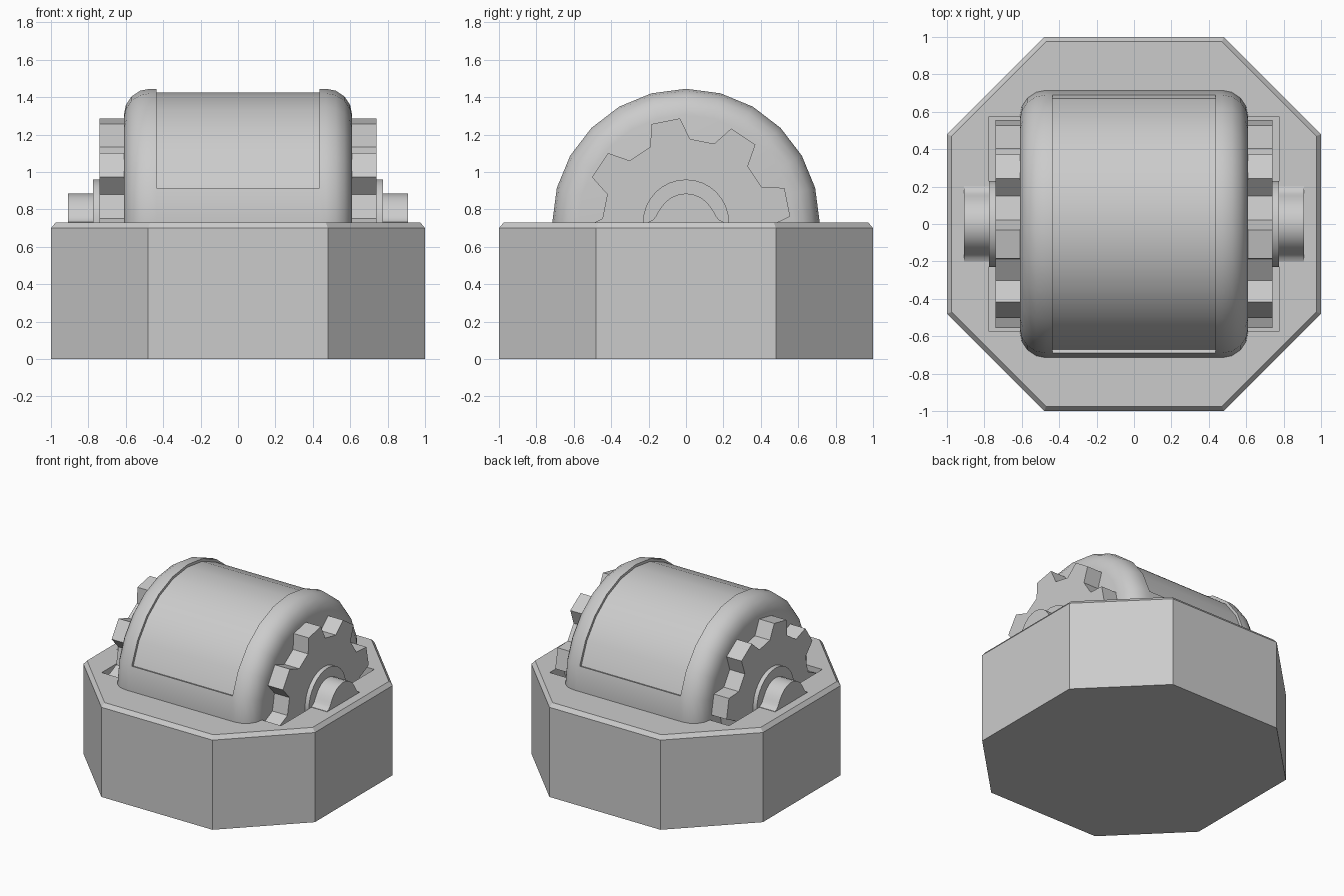
import bpy, bmesh, math
from mathutils import Vector

cube = bpy.data.objects.get("Cube")
if cube:
    bpy.data.objects.remove(cube, do_unlink=True)

grey = bpy.data.materials.new("plain_grey")
grey.use_nodes = True
grey.diffuse_color = (0.6, 0.6, 0.6, 1)
grey.node_tree.nodes["Principled BSDF"].inputs["Base Color"].default_value = (0.6, 0.6, 0.6, 1)

AXIS_Z = 0.73  # height of the drum axis and of the housing top


def loft(name, rings, edit=None, smooth=True):
    """Join closed rings of points into a capped solid."""
    bm = bmesh.new()
    loops = [[bm.verts.new(p) for p in ring] for ring in rings]
    n = len(loops[0])
    for a, b in zip(loops, loops[1:]):
        for i in range(n):
            j = (i + 1) % n
            bm.faces.new((a[i], a[j], b[j], b[i]))
    bm.faces.new(loops[0][::-1])
    bm.faces.new(loops[-1])
    bmesh.ops.recalc_face_normals(bm, faces=bm.faces)
    if edit:
        edit(bm)
    mesh = bpy.data.meshes.new(name)
    bm.to_mesh(mesh)
    bm.free()
    mesh.materials.append(grey)
    obj = bpy.data.objects.new(name, mesh)
    bpy.context.collection.objects.link(obj)
    if smooth:
        bpy.ops.object.select_all(action='DESELECT')
        obj.select_set(True)
        bpy.context.view_layer.objects.active = obj
        bpy.ops.object.shade_smooth_by_angle(angle=math.radians(30))
    return obj


def circle(x, r, n):
    return [(x, r * math.cos(2 * math.pi * i / n), AXIS_Z + r * math.sin(2 * math.pi * i / n))
            for i in range(n)]


def slab(name, outline, x0, x1, smooth=True):
    """Extrude a (y, z) outline along x."""
    return loft(name, [[(x, y, z) for y, z in outline] for x in (x0, x1)], smooth=smooth)


# Octagonal housing with a small chamfer around the top
def octagon(half, c, z):
    return [(half, -c, z), (half, c, z), (c, half, z), (-c, half, z),
            (-half, c, z), (-half, -c, z), (-c, -half, z), (c, -half, z)]


housing = loft("housing", [octagon(1, 0.48, 0), octagon(1, 0.48, 0.70),
                           octagon(0.975, 0.47, AXIS_Z)], smooth=False)


# Drum with rounded rims and a shallow sunken panel over its upper half
def sink_panel(bm):
    panel = []
    for f in bm.faces:
        c = f.calc_center_median()
        angle = math.degrees(math.atan2(c.z - AXIS_Z, c.y))
        if abs(c.x) < 0.1 and 15 < angle < 165:
            panel.append(f)
    new = bmesh.ops.extrude_face_region(bm, geom=panel)["geom"]
    for v in new:
        if isinstance(v, bmesh.types.BMVert):
            v.co.y *= 0.972
            v.co.z = AXIS_Z + (v.co.z - AXIS_Z) * 0.972
    bmesh.ops.delete(bm, geom=panel, context='FACES')
    bmesh.ops.recalc_face_normals(bm, faces=bm.faces)


half_profile = [(0.435, 0.715)]
for k in range(5):
    a = math.radians(22.5 * k)
    half_profile.append((0.47 + 0.14 * math.sin(a), 0.575 + 0.14 * math.cos(a)))
profile = [(-x, r) for x, r in reversed(half_profile)] + half_profile
loft("drum", [circle(x, r, 24) for x, r in profile], edit=sink_panel)

# Eight-tooth gear outline
gear = []
for k in range(8):
    centre = 11.3 + 45 * k
    for offset, r in ((-14, 0.447), (-8, 0.558), (8, 0.558), (14, 0.447)):
        a = math.radians(centre + offset)
        gear.append((r * math.cos(a), AXIS_Z + r * math.sin(a)))

# Axle stub: arch that flares out where it meets the housing
arch = [(0.20, 0.70), (0.20, 0.733), (0.18, 0.742), (0.163, 0.76), (0.15, 0.785)]
arch += [(0.155 * math.cos(math.radians(a)), AXIS_Z + 0.155 * math.sin(math.radians(a)))
         for a in (33, 45, 60, 75)]
arch += [(0, AXIS_Z + 0.155)] + [(-y, z) for y, z in reversed(arch)]

# Matching gear, washer, axle and housing slot on both sides
for side, s in (("left", 1), ("right", -1)):
    slab(side + "_gear", gear, s * 0.60, s * 0.74, smooth=False)
    loft(side + "_washer", [circle(s * 0.72, 0.23, 32), circle(s * 0.774, 0.23, 32)])
    slab(side + "_axle", arch, s * 0.76, s * 0.91)
    slot = slab(side + "_slot_cutter", [(-0.575, 0.13), (0.575, 0.13), (0.575, 0.9), (-0.575, 0.9)],
                s * 0.59, s * 0.775, smooth=False)
    slot.hide_render = True
    slot.hide_viewport = True
    slot.display_type = 'WIRE'
    cut = housing.modifiers.new(side + "_slot", 'BOOLEAN')
    cut.operation = 'DIFFERENCE'
    cut.solver = 'EXACT'
    cut.object = slot
